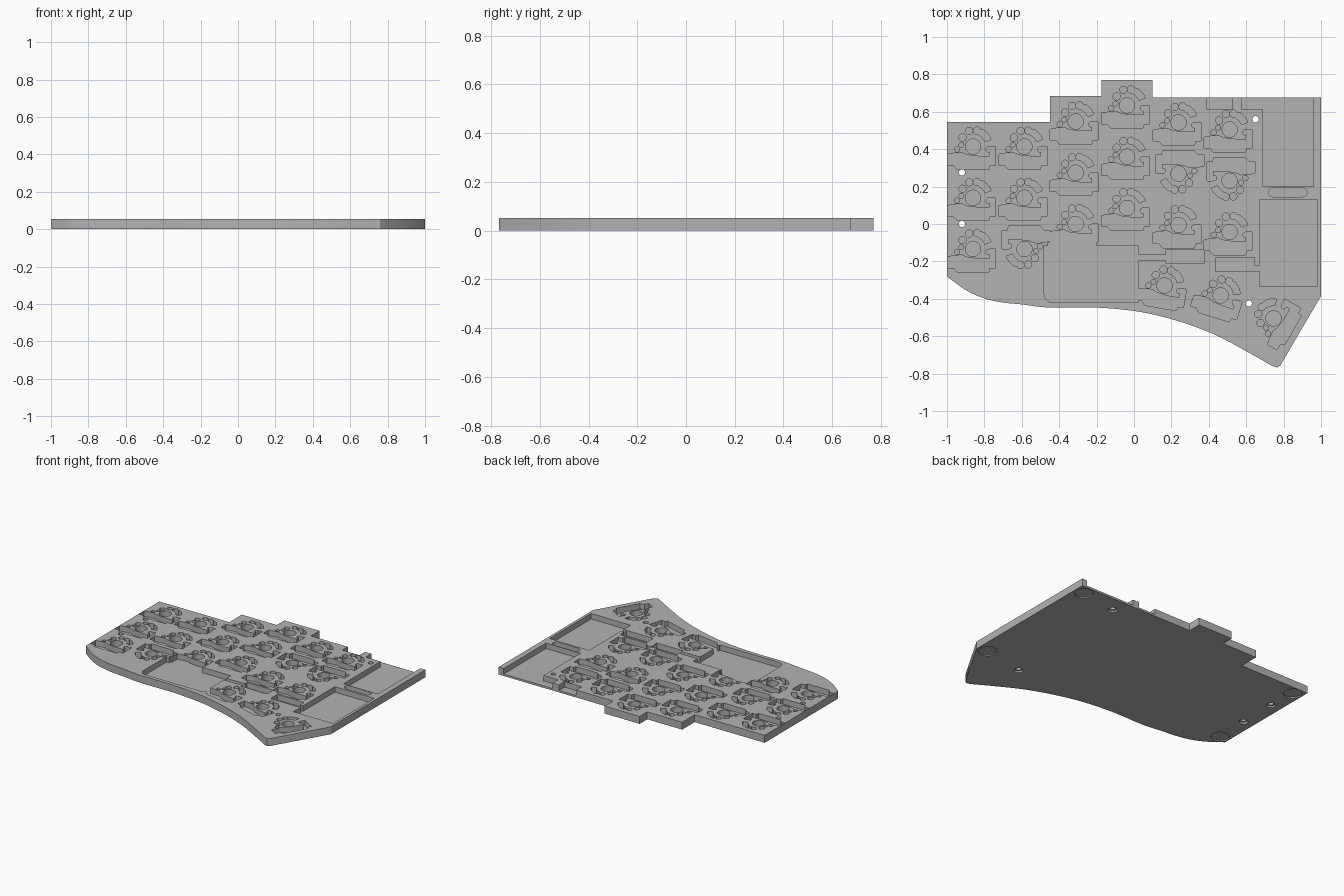
import bpy, bmesh
from math import sin, cos, pi, radians
from mathutils import Matrix, Vector

cube = bpy.data.objects.get("Cube")
if cube:
    bpy.data.objects.remove(cube, do_unlink=True)

TOP, FLOOR = 0.053, 0.014

grey = bpy.data.materials.new("matte grey")
grey.use_nodes = True
colour = (0.45, 0.45, 0.45, 1)
grey.diffuse_color = colour
grey.node_tree.nodes["Principled BSDF"].inputs["Base Color"].default_value = colour


def prism(bm, pts, z0, z1, mat=Matrix.Identity(4)):
    """Add a closed prism over a 2D outline."""
    low = [bm.verts.new(mat @ Vector((x, y, z0))) for x, y in pts]
    high = [bm.verts.new(mat @ Vector((x, y, z1))) for x, y in pts]
    faces = [bm.faces.new(low[::-1]), bm.faces.new(high)]
    for i in range(len(pts)):
        j = (i + 1) % len(pts)
        faces.append(bm.faces.new((low[i], low[j], high[j], high[i])))
    bmesh.ops.recalc_face_normals(bm, faces=faces)


def circle(x, y, r, n=20):
    return [(x + r * cos(2 * pi * i / n), y + r * sin(2 * pi * i / n)) for i in range(n)]


def rect(x0, x1, y0, y1):
    return [(x0, y0), (x1, y0), (x1, y1), (x0, y1)]


def arc(x, y, r, a0, a1, n=8):
    angles = [radians(a0 + (a1 - a0) * i / n) for i in range(n + 1)]
    return [(x + r * cos(a), y + r * sin(a)) for a in angles]


def make_object(name, bm):
    mesh = bpy.data.meshes.new(name)
    bm.to_mesh(mesh)
    bm.free()
    mesh.materials.append(grey)
    obj = bpy.data.objects.new(name, mesh)
    bpy.context.collection.objects.link(obj)
    return obj


def smooth_run(points, steps=5):
    """Catmull-Rom curve through the points."""
    p = [Vector(q) for q in points]
    p = [2 * p[0] - p[1]] + p + [2 * p[-1] - p[-2]]
    out = []
    for a, b, c, d in zip(p, p[1:], p[2:], p[3:]):
        for k in range(steps):
            t = k / steps
            v = 0.5 * (2 * b + (c - a) * t + (2 * a - 5 * b + 4 * c - d) * t ** 2
                       + (3 * b - a - 3 * c + d) * t ** 3)
            out.append((v.x, v.y))
    return out + [tuple(points[-1])]


# Case plate: stepped back edge, curved front edge
back = [(1, -0.385), (1, 0.675), (0.1, 0.675), (0.1, 0.77), (-0.175, 0.77),
        (-0.175, 0.685), (-0.45, 0.685), (-0.45, 0.545), (-1, 0.545)]
front = [(-1, -0.28), (-0.9, -0.353), (-0.8, -0.398), (-0.7, -0.42), (-0.6, -0.43),
         (-0.45, -0.447), (-0.2, -0.447), (0, -0.465), (0.15, -0.495), (0.3, -0.54),
         (0.45, -0.6), (0.6, -0.68), (0.745, -0.762)]
tip = [(0.765, -0.767), (0.782, -0.757)]
bm = bmesh.new()
prism(bm, back + smooth_run(front) + tip, 0, TOP)
plate = make_object("case_plate", bm)

# Key pocket shapes, around the key centre
socket = [(-0.137, -0.1), (-0.105, -0.1), (-0.085, -0.122), (0.085, -0.122), (0.09, -0.1),
          (0.12, -0.1), (0.12, 0), (0.088, 0), (0.088, -0.052), (0.03, -0.052),
          (-0.03, -0.045), (-0.06, -0.032), (-0.1, -0.035), (-0.137, -0.042)]
curved_slot = (arc(0, 0, 0.105, 22, 56) + arc(0.044, 0.074, 0.018, 60, 240, 6)
               + arc(0, 0, 0.069, 56, 22))
key_holes = [circle(0, 0, 0.041, 28), socket, curved_slot]
for x, y, r in [(-0.02, 0.083, 0.0195), (0.021, 0.085, 0.0195), (-0.056, 0.048, 0.0195),
                (-0.062, 0.01, 0.013), (-0.085, -0.015, 0.014), (0.084, -0.015, 0.014)]:
    key_holes.append(circle(x, y, r, 16))

# Key positions: column x, top key y, row number that is turned round
keys = []
columns = [(-0.861, 0.414, None), (-0.586, 0.414, 2), (-0.312, 0.548, None),
           (-0.037, 0.634, None), (0.238, 0.543, 1), (0.511, 0.505, 1)]
for x, y, turned in columns:
    keys += [(x, y - 0.274 * row, 180 if row == turned else 0) for row in range(3)]
keys += [(0.163, -0.329, -10), (0.463, -0.382, -17), (0.746, -0.505, 60)]

pockets = bmesh.new()
for x, y, angle in keys:
    place = Matrix.Translation((x, y, 0)) @ Matrix.Rotation(radians(angle), 4, "Z")
    for shape in key_holes:
        prism(pockets, shape, FLOOR, 0.1, place)

# Battery bay, cable channels, switch and controller bays
battery = [(0.025, -0.42), (0.025, -0.117), (-0.48, -0.117)] + arc(-0.435, -0.375, 0.045, 180, 270)
slot = arc(0.9, 0.17, 0.025, -90, 90) + arc(0.745, 0.17, 0.025, 90, 270)
bays = [battery, slot,
        rect(-0.46, -0.2, -0.13, -0.1),
        rect(0.01, 0.18, -0.195, -0.165), rect(0.17, 0.375, -0.21, -0.14),
        rect(0.435, 0.645, -0.255, -0.18), rect(0.63, 0.68, -0.25, -0.225),
        rect(0.67, 0.98, -0.335, 0.13),
        rect(0.69, 0.96, 0.2, 0.75),
        rect(0.39, 0.525, 0.613, 0.75), rect(0.575, 0.7, 0.613, 0.75)]
for shape in bays:
    prism(pockets, shape, FLOOR, 0.1)
pocket_cutter = make_object("pocket_cutter", pockets)

# Screw holes with counterbores, and foot recesses underneath
under = bmesh.new()
for x, y in [(-0.92, 0.275), (-0.92, 0), (0.65, 0.56), (0.614, -0.425)]:
    prism(under, circle(x, y, 0.017), -0.1, 0.1)
    prism(under, circle(x, y, 0.03), -0.05, 0.012)
for x, y in [(0.93, 0.605), (0.925, -0.365), (-0.932, 0.48), (-0.932, -0.245)]:
    prism(under, circle(x, y, 0.06, 32), -0.05, 0.008)
under_cutter = make_object("underside_cutter", under)

for cutter in (pocket_cutter, under_cutter):
    mod = plate.modifiers.new(cutter.name, "BOOLEAN")
    mod.operation, mod.object, mod.solver = "DIFFERENCE", cutter, "EXACT"
    mod.use_self = True

# Apply the cuts and drop the cutters
bpy.context.view_layer.update()
cut = bpy.data.meshes.new_from_object(plate.evaluated_get(bpy.context.evaluated_depsgraph_get()))
plate.modifiers.clear()
plate.data = cut
for cutter in (pocket_cutter, under_cutter):
    bpy.data.objects.remove(cutter, do_unlink=True)

bpy.ops.object.select_all(action="DESELECT")
plate.select_set(True)
bpy.context.view_layer.objects.active = plate
bpy.ops.object.shade_smooth_by_angle(angle=radians(30))
